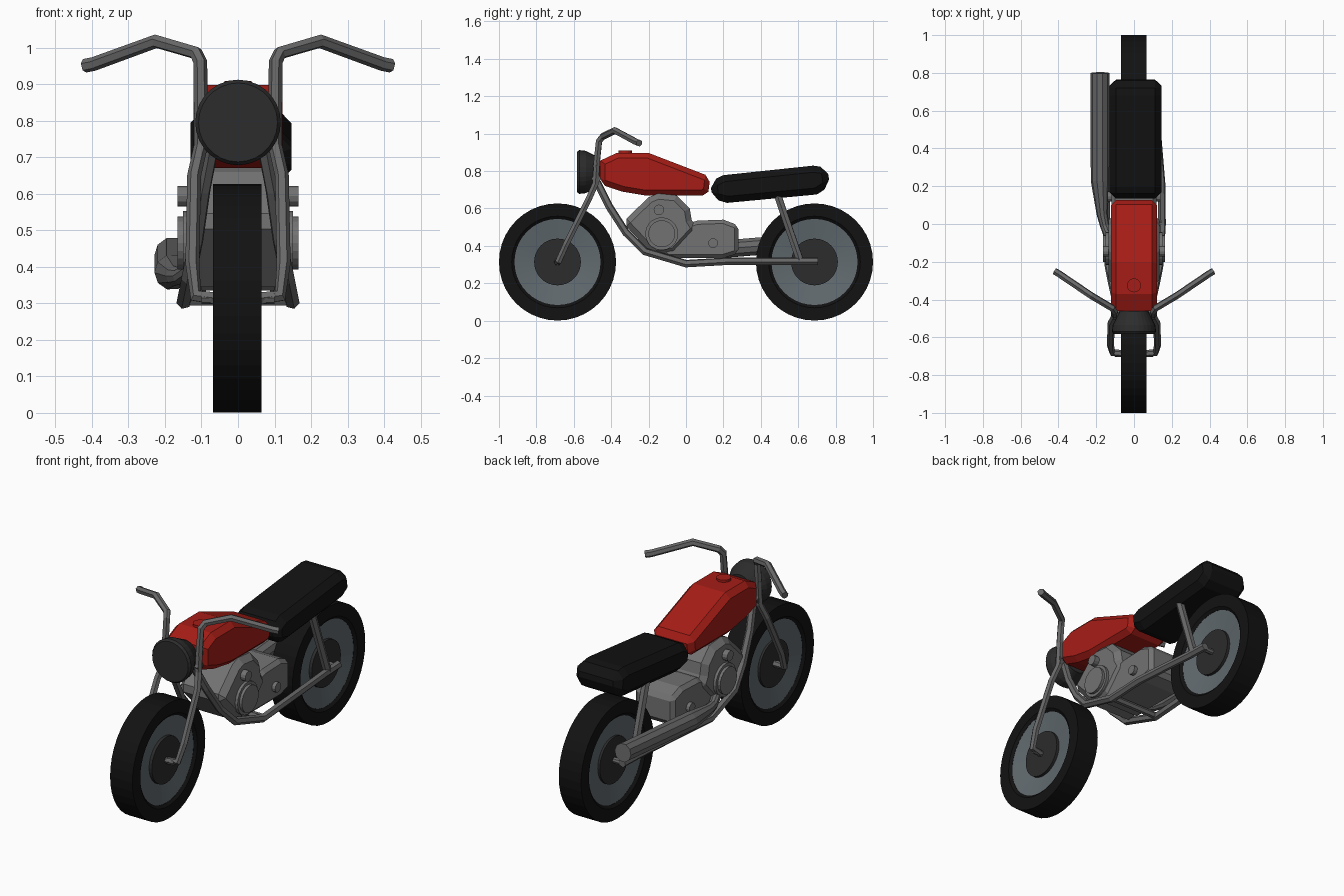
import bpy, bmesh, math
from mathutils import Matrix, Vector

if "Cube" in bpy.data.objects:
    bpy.data.objects.remove(bpy.data.objects["Cube"])


def material(name, rgb):
    m = bpy.data.materials.new(name)
    m.diffuse_color = (*rgb, 1)
    m.use_nodes = True
    m.node_tree.nodes["Principled BSDF"].inputs["Base Color"].default_value = m.diffuse_color
    return m


BLACK = material("black", (0.006, 0.006, 0.006))
DARK = material("dark", (0.025, 0.025, 0.025))
RED = material("red", (0.38, 0.012, 0.008))
STEEL = material("steel", (0.12, 0.145, 0.16))
GREY = material("grey", (0.14, 0.14, 0.14))
ENGINE = material("engine_grey", (0.17, 0.17, 0.17))


def add(name, data, mat):
    data.materials.append(mat)
    ob = bpy.data.objects.new(name, data)
    bpy.context.collection.objects.link(ob)
    return ob


def prism(name, profile, half, mat, bevel=0.0, x=0.0):
    """Side profile (y, z) extruded across x, with chamfered side edges."""
    bm = bmesh.new()
    face = bm.faces.new([bm.verts.new((x - half, y, z)) for y, z in profile])
    ext = bmesh.ops.extrude_face_region(bm, geom=[face])["geom"]
    bmesh.ops.translate(bm, vec=(2 * half, 0, 0),
                        verts=[v for v in ext if isinstance(v, bmesh.types.BMVert)])
    bmesh.ops.recalc_face_normals(bm, faces=bm.faces)
    me = bpy.data.meshes.new(name)
    bm.to_mesh(me)
    bm.free()
    ob = add(name, me, mat)
    if bevel:
        b = ob.modifiers.new("chamfer", "BEVEL")
        b.width, b.segments = bevel, 1
        b.limit_method, b.angle_limit = "ANGLE", math.radians(65)
    return ob


def lathe(name, profile, centre, axis, mat, n=32, closed=False):
    """Spin (radius, offset) points about an axis through centre."""
    bm = bmesh.new()
    vs = [bm.verts.new((r, 0, h)) for r, h in profile]
    pairs = list(zip(vs, vs[1:])) + ([(vs[-1], vs[0])] if closed else [])
    edges = [bm.edges.new(p) for p in pairs]
    bmesh.ops.spin(bm, geom=vs + edges, cent=(0, 0, 0), axis=(0, 0, 1),
                   angle=math.tau, steps=n, use_duplicate=False)
    bmesh.ops.remove_doubles(bm, verts=bm.verts, dist=1e-5)
    bmesh.ops.recalc_face_normals(bm, faces=bm.faces)
    rot = Vector((0, 0, 1)).rotation_difference(Vector(axis)).to_matrix().to_4x4()
    bm.transform(Matrix.Translation(centre) @ rot)
    me = bpy.data.meshes.new(name)
    bm.to_mesh(me)
    bm.free()
    return add(name, me, mat)


def tube(name, points, radius, mat, res=1, scale=None):
    cu = bpy.data.curves.new(name, "CURVE")
    cu.dimensions = "3D"
    cu.bevel_depth, cu.bevel_resolution, cu.use_fill_caps = radius, res, True
    sp = cu.splines.new("POLY")
    sp.points.add(len(points) - 1)
    for i, p in enumerate(points):
        sp.points[i].co = (*p, 1)
        sp.points[i].radius = scale[i] if scale else 1
    sp.use_smooth = False
    return add(name, cu, mat)


def disc(name, y, z, r, half, mat=ENGINE, n=20):
    return lathe(name, [(0, -half), (r, -half), (r, half), (0, half)], (0, y, z), (1, 0, 0), mat, n)


# wheels: square tyre, dished rim, dark hub
for side, y in (("front", -0.687), ("rear", 0.687)):
    c = (-0.002, y, 0.314)
    lathe(side + "_tyre", [(0.23, -0.055), (0.245, -0.067), (0.313, -0.067),
                           (0.313, 0.067), (0.245, 0.067), (0.23, 0.055)],
          c, (1, 0, 0), BLACK, 40, closed=True)
    lathe(side + "_rim", [(0, -0.035), (0.12, -0.035), (0.235, -0.055),
                          (0.235, 0.055), (0.12, 0.035), (0, 0.035)], c, (1, 0, 0), STEEL, 40)
    disc(side + "_hub", y, 0.314, 0.125, 0.05, DARK, 32)
    disc(side + "_axle", y, 0.314, 0.016, 0.1, GREY, 8)

# tank and filler cap
prism("fuel_tank", [(-0.46, 0.73), (-0.46, 0.855), (-0.37, 0.897), (-0.2, 0.897),
                    (0.13, 0.77), (0.12, 0.69), (0.09, 0.67), (-0.22, 0.67), (-0.34, 0.69)],
      0.122, RED, 0.028)
lathe("filler_cap", [(0, 0), (0.037, 0), (0.037, 0.022), (0, 0.022)],
      (0, -0.325, 0.887), (0, 0, 1), RED, 16)

# seat
prism("seat", [(0.13, 0.745), (0.2, 0.778), (0.68, 0.829), (0.755, 0.818), (0.77, 0.72),
               (0.7, 0.675), (0.22, 0.63), (0.14, 0.652)], 0.138, BLACK, 0.035, x=0.008)

# headlight
lathe("headlight", [(0, -0.582), (0.108, -0.582), (0.117, -0.57), (0.113, -0.535),
                    (0.075, -0.46), (0, -0.46)], (0, 0, 0.795), (0, 1, 0), DARK, 28)
for ob in [bpy.data.objects["headlight"]]:
    ob.data.update()

# engine block, crankcase and round covers
prism("engine_block", [(-0.34, 0.525), (-0.2, 0.66), (-0.15, 0.68), (-0.05, 0.67), (0.02, 0.6),
                       (0.03, 0.54), (0.06, 0.49), (-0.06, 0.36), (-0.17, 0.345)],
      0.135, ENGINE, 0.03)
prism("gearbox", [(-0.05, 0.5), (0.06, 0.535), (0.2, 0.54), (0.28, 0.51), (0.28, 0.36),
                  (0.2, 0.335), (-0.1, 0.335), (-0.14, 0.37)], 0.12, ENGINE, 0.02)
disc("engine_cover", -0.13, 0.465, 0.088, 0.15)
disc("engine_cover_cap", -0.13, 0.465, 0.072, 0.165)
disc("cylinder_cap", -0.145, 0.593, 0.028, 0.165, n=12)
disc("gearbox_cap", 0.145, 0.415, 0.026, 0.14, n=12)

# mirrored tubes: fork with handlebar, frame rails, seat stays
for side, s in (("left", -1), ("right", 1)):
    def sided(pts):
        return [(s * x, y, z) for x, y, z in pts]
    tube(side + "_fork", sided([(0.06, -0.687, 0.314), (0.115, -0.68, 0.32), (0.125, -0.64, 0.41),
                                (0.12, -0.52, 0.65), (0.102, -0.485, 0.73),
                                (0.102, -0.475, 0.86)]), 0.019, GREY)
    tube(side + "_handlebar", sided([(0.102, -0.48, 0.82), (0.103, -0.465, 0.96),
                                     (0.115, -0.445, 0.985), (0.225, -0.38, 1.017),
                                     (0.395, -0.265, 0.955), (0.42, -0.25, 0.95)]), 0.019, GREY)
    tube(side + "_frame_rail", sided([(0.07, -0.475, 0.74), (0.095, -0.41, 0.61),
                                      (0.115, -0.32, 0.47), (0.135, -0.22, 0.37),
                                      (0.148, 0.0, 0.305), (0.145, 0.22, 0.318),
                                      (0.115, 0.58, 0.318), (0.11, 0.705, 0.318)]), 0.021, GREY)
    tube(side + "_seat_stay", sided([(0.1, 0.48, 0.7), (0.11, 0.61, 0.32)]), 0.022, GREY)
tube("frame_cross_tube", [(-0.11, -0.48, 0.76), (0.11, -0.48, 0.76)], 0.025, GREY)
tube("frame_lower_cross_tube", [(-0.145, 0.0, 0.31), (0.145, 0.0, 0.31)], 0.018, GREY)

# exhaust pipe and silencer
tube("exhaust", [(-0.12, -0.1, 0.4), (-0.155, -0.01, 0.375), (-0.168, 0.05, 0.375),
                 (-0.18, 0.23, 0.385), (-0.18, 0.8, 0.432)], 0.049, GREY, 3,
     [0.5, 0.5, 0.6, 1, 1])
